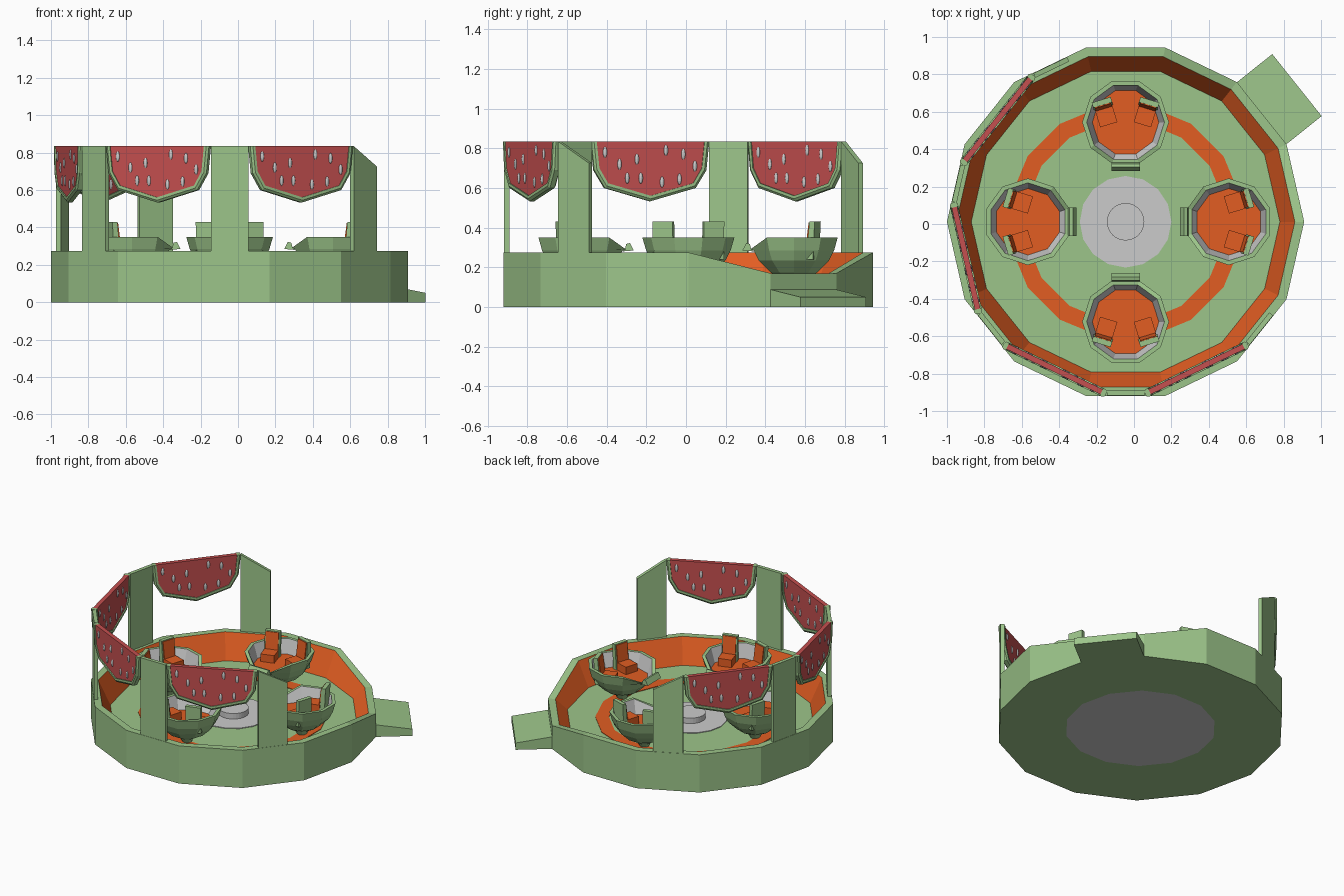
import bpy, bmesh
from math import sin, cos, pi, radians
from mathutils import Matrix, Vector

if "Cube" in bpy.data.objects:
    bpy.data.objects.remove(bpy.data.objects["Cube"])

CX, CY = -0.045, 0.012


def mat(name, rgb):
    m = bpy.data.materials.new(name)
    m.diffuse_color = (*rgb, 1)
    m.use_nodes = True
    m.node_tree.nodes["Principled BSDF"].inputs["Base Color"].default_value = m.diffuse_color
    return m


GREY = None
GREEN = mat("rind_green", (0.335, 0.56, 0.255))
ORANGE = mat("orange_paint", (0.76, 0.11, 0.016))
RED = mat("melon_red", (0.56, 0.08, 0.08))


def finish(name, bm, mats, M=Matrix()):
    bmesh.ops.recalc_face_normals(bm, faces=bm.faces)
    me = bpy.data.meshes.new(name)
    bm.to_mesh(me)
    bm.free()
    for m in mats:
        me.materials.append(m)
    ob = bpy.data.objects.new(name, me)
    bpy.context.collection.objects.link(ob)
    ob.matrix_world = M
    return ob


def lathe(name, prof, n, mats, idx, M, phase=0.0, dips=None):
    """Spin (r, z) points; idx = material per segment; dips[(ring, side)] = new z."""
    bm = bmesh.new()
    rings = []
    for k, (r, z) in enumerate(prof):
        if r == 0:
            rings.append([bm.verts.new((0, 0, z))] * n)
        else:
            a = [phase + 2 * pi * i / n for i in range(n)]
            rings.append([bm.verts.new((r * cos(t), r * sin(t), (dips or {}).get((k, i), z)))
                          for i, t in enumerate(a)])
    for k in range(len(rings) - 1):
        A, B = rings[k], rings[k + 1]
        for i in range(n):
            j = (i + 1) % n
            f = bm.faces.new(list(dict.fromkeys([A[i], A[j], B[j], B[i]])))
            f.material_index = idx[k]
    return finish(name, bm, mats, M)


def prism(name, pts, y0, y1, m, M):
    """Extrude an (x, z) outline along y."""
    bm = bmesh.new()
    a = [bm.verts.new((x, y0, z)) for x, z in pts]
    b = [bm.verts.new((x, y1, z)) for x, z in pts]
    bm.faces.new(a)
    bm.faces.new(b)
    for i in range(len(pts)):
        j = (i + 1) % len(pts)
        bm.faces.new((a[i], a[j], b[j], b[i]))
    return finish(name, bm, [m], M)


def box(name, x0, x1, y0, y1, z0, z1, m, M):
    return prism(name, [(x0, z0), (x1, z0), (x1, z1), (x0, z1)], y0, y1, m, M)


def rot(deg):
    return Matrix.Rotation(radians(deg), 4, 'Z')


C = Matrix.Translation((CX, CY, 0))
STEP = 360 / 14
FLOOR = 0.10

# basin with sloped inner wall and a lowered rim at the entrance
lathe("basin", [(0, 0), (0.5, 0), (0.955, 0), (0.955, 0.275), (0.905, 0.275), (0.825, FLOOR), (0, FLOOR)],
      14, [GREY, GREEN, ORANGE], [0, 1, 1, 1, 2, 1], C,
      dips={(k, i): 0.17 for k in (3, 4) for i in (1, 2)})

# floor ring and hub
lathe("floor_ring", [(0.54, FLOOR), (0.54, FLOOR + .004), (0.63, FLOOR + .004), (0.63, FLOOR)], 16,
      [ORANGE], [0, 0, 0], C, phase=pi / 16)
lathe("hub_plate", [(0.245, FLOOR), (0.245, FLOOR + .005), (0, FLOOR + .005)], 16, [GREY], [0, 0], C)
lathe("hub_post", [(0.10, FLOOR), (0.10, FLOOR + .045), (0, FLOOR + .045)], 32, [GREY], [0, 0], C)

# entrance ramp
prism("entrance_ramp", [(0.92, 0), (1.172, 0), (1.172, 0.05), (0.93, 0.088), (0.92, 0.088)],
      -0.212, 0.212, GREEN, C @ rot(1.5 * STEP))


# bowl cars, local +x points away from the hub
def seat(S):
    box("seat", -0.045, 0.05, -0.048, 0.048, 0.24, 0.305, ORANGE, S)
    prism("seat_back", [(0.05, 0.24), (0.085, 0.24), (0.094, 0.43), (0.066, 0.43)], -0.053, 0.053, GREEN, S)
    prism("seat_back_pad", [(0.044, 0.305), (0.052, 0.305), (0.066, 0.425), (0.060, 0.425)],
          -0.045, 0.045, ORANGE, S)


for a, dist in ((0, 0.552), (90, 0.532), (180, 0.522), (270, 0.535)):
    B = C @ rot(a) @ Matrix.Translation((dist, 0, 0))
    lathe("bowl_car", [(0, FLOOR), (0.03, FLOOR), (0.05, 0.135), (0.125, 0.175), (0.187, 0.235), (0.213, 0.285),
                       (0.232, 0.35), (0.208, 0.35), (0.178, 0.25), (0, 0.25)],
          10, [GREEN, GREY, ORANGE], [0] * 7 + [1, 2], B, phase=pi / 10,
          dips={(k, i): 0.29 for k in (6, 7) for i in (4, 5)})
    prism("bowl_step", [(-0.20, 0.28), (-0.26, 0.285), (-0.24, 0.323), (-0.222, 0.318), (-0.215, 0.29)],
          -0.076, 0.076, GREEN, B)
    for s in (-1, 1):
        seat(B @ Matrix.Translation((0.03, s * 0.103, 0)) @ rot(s * 17))


# posts on the rim: local x tangential, local -y outward
def on_edge(k, apothem):
    return C @ rot((k + 0.5) * STEP + 90) @ Matrix.Translation((0, -apothem, 0))


for k in (4, 6, 8, 10, 12):
    zl = 0.725 if k == 12 else 0.835
    zl, zr = (0.725, 0.835) if k == 4 else (0.835, 0.725) if k == 12 else (0.835, 0.835)
    prism("post", [(-0.1, 0.26), (0.1, 0.26), (0.1, zr), (-0.1, zl)], -0.012, 0.014, GREEN, on_edge(k, 0.917))

# melon slice panels: green rind strip around a red slab with seeds on both sides
HALF = [(0.305, 0.835), (0.29, 0.69), (0.235, 0.60), (0.0, 0.533)]
INNER = [(0.279, 0.835), (0.265, 0.70), (0.22, 0.624), (0.0, 0.561)]
SEEDS = [(-.235, .78), (-.16, .72), (-.07, .745), (.08, .79), (.17, .77), (.23, .71), (-.05, .65),
         (.06, .63), (.15, .645), (-.12, .65)]


def arc(h):
    return h + [(-x, z) for x, z in h[-2::-1]]


def rind(M):
    bm = bmesh.new()
    rows = []
    for (ox, oz), (ix, iz) in zip(arc(HALF), arc(INNER)):
        o, i = Vector((ox, 0, oz)), Vector((ix, 0, iz))
        m = o.lerp(i, 0.45)
        rows.append([bm.verts.new((p.x, y, p.z)) for p, y in
                     ((o, -.013), (m, -.022), (i, -.022), (i, .022), (m, .022), (o, .013))])
    for A, B in zip(rows, rows[1:]):
        for i in range(6):
            j = (i + 1) % 6
            bm.faces.new((A[i], A[j], B[j], B[i]))
    bm.faces.new(rows[0])
    bm.faces.new(rows[-1])
    finish("melon_rind", bm, [GREEN], M)


def seeds(M):
    bm = bmesh.new()
    for s in (-1, 1):
        for x, z in SEEDS:
            T = Matrix.Translation((-s * x, s * 0.014, z)) @ Matrix.Diagonal((0.011, 0.009, 0.028, 1))
            bmesh.ops.create_uvsphere(bm, u_segments=10, v_segments=8, radius=1, matrix=T)
    finish("melon_seeds", bm, [GREY], M)


for k in (5, 7, 9, 11):
    M = on_edge(k, 0.875)
    rind(M)
    prism("melon_flesh", arc(INNER), -0.015, 0.015, RED, M)
    seeds(M)
